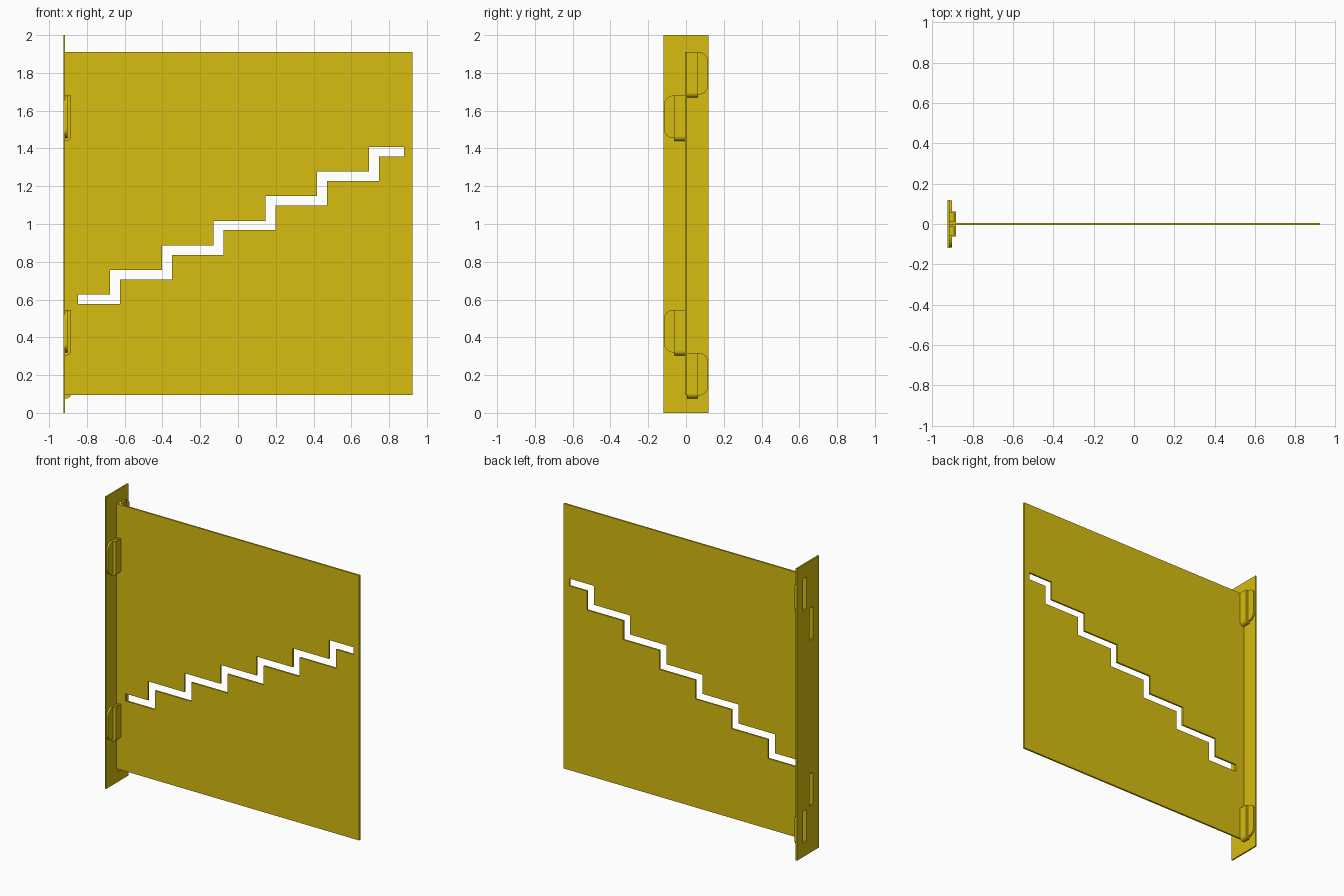
import bpy, bmesh, math
from mathutils import Matrix

if "Cube" in bpy.data.objects:
    bpy.data.objects.remove(bpy.data.objects["Cube"])

mat = bpy.data.materials.new("yellow_paint")
mat.diffuse_color = (0.68, 0.51, 0.005, 1)
mat.use_nodes = True
mat.node_tree.nodes["Principled BSDF"].inputs["Base Color"].default_value = mat.diffuse_color

# local sheet axes -> world: panel lies in XZ, plate parts lie in YZ
XZ = Matrix.Rotation(math.pi / 2, 4, 'X')
YZ = Matrix(((0, 0, 1, 0), (1, 0, 0, 0), (0, 1, 0, 0), (0, 0, 0, 1)))


def sheet(name, loops, thickness, axes, offset):
    """Flat sheet from an outline plus hole loops, centred on offset."""
    cu = bpy.data.curves.new(name, 'CURVE')
    cu.dimensions, cu.fill_mode, cu.extrude = '2D', 'BOTH', thickness / 2
    for pts in loops:
        sp = cu.splines.new('POLY')
        sp.points.add(len(pts) - 1)
        for p, (u, v) in zip(sp.points, pts):
            p.co = (u, v, 0, 1)
        sp.use_cyclic_u = True
    tmp = bpy.data.objects.new(name + "_tmp", cu)
    bpy.context.collection.objects.link(tmp)
    me = bpy.data.meshes.new_from_object(tmp.evaluated_get(bpy.context.evaluated_depsgraph_get()))
    bpy.data.objects.remove(tmp)
    me.transform(Matrix.Translation(offset) @ axes)
    bm = bmesh.new()
    bm.from_mesh(me)
    bmesh.ops.remove_doubles(bm, verts=bm.verts, dist=1e-5)
    bmesh.ops.recalc_face_normals(bm, faces=bm.faces)
    bm.to_mesh(me)
    bm.free()
    me.name = name
    me.materials.clear()
    me.materials.append(mat)
    me.shade_flat()
    ob = bpy.data.objects.new(name, me)
    bpy.context.collection.objects.link(ob)
    return ob


def rect(u0, u1, v0, v1):
    return [(u0, v0), (u1, v0), (u1, v1), (u0, v1)]


def arc(cx, cy, r, a0, a1, n=8):
    return [(cx + r * math.cos(math.radians(a0 + (a1 - a0) * i / n)),
             cy + r * math.sin(math.radians(a0 + (a1 - a0) * i / n))) for i in range(n + 1)]


# main panel with the stair-shaped slot
lower, upper = [(-0.847, 0.577)], [(-0.847, 0.627)]
for i in range(6):
    z = 0.13 * i
    lower += [(-0.624 + 0.274 * i, 0.577 + z), (-0.624 + 0.274 * i, 0.707 + z)]
    upper += [(-0.677 + 0.274 * i, 0.627 + z), (-0.677 + 0.274 * i, 0.757 + z)]
lower.append((0.878, 1.357))
upper.append((0.878, 1.407))
sheet("panel", [rect(-0.915, 0.923, 0.095, 1.91), lower + upper[::-1]], 0.012, XZ, (0, 0, 0))

# hook clips: (side of the panel, top height)
clips = [(1, 1.91), (-1, 1.68), (-1, 0.545), (1, 0.317)]

# mounting plate, slotted behind each clip
slots = [rect(*sorted((s * 0.014, s * 0.054)), top - 0.225, top - 0.005) for s, top in clips]
sheet("mounting_plate", [rect(-0.12, 0.12, 0, 2)] + slots, 0.01, YZ, (-0.92, 0, 0))

for k, (s, top) in enumerate(clips, 1):
    # rounded flange against the plate
    bot, r = top - 0.225, 0.05
    outline = ([(0.055, top), (0.055, bot)] + arc(0.117 - r, bot + r, r, -90, 0)
               + arc(0.117 - r, top - r, r, 0, 90))
    sheet(f"clip_flange_{k}", [[(s * u, v) for u, v in outline]], 0.012, YZ, (-0.909, 0, 0))
    # pocket front: strip curling back to the plate at its bottom
    low, xf, R, t = top - 0.24, -0.883, 0.025, 0.008
    outer = [(-0.915, low)] + arc(xf - R, low + R, R, -90, 0) + [(xf, top)]
    inner = [(-0.915, low + t)] + arc(xf - R, low + R, R - t, -90, 0) + [(xf - t, top)]
    sheet(f"clip_pocket_{k}", [outer + inner[::-1]], 0.056, XZ, (0, s * 0.034, 0))
    # pocket side walls
    for side, y in (("inner", 0.01), ("outer", 0.058)):
        sheet(f"clip_{side}_wall_{k}", [outer + [(-0.915, top)]], 0.008, XZ, (0, s * y, 0))
